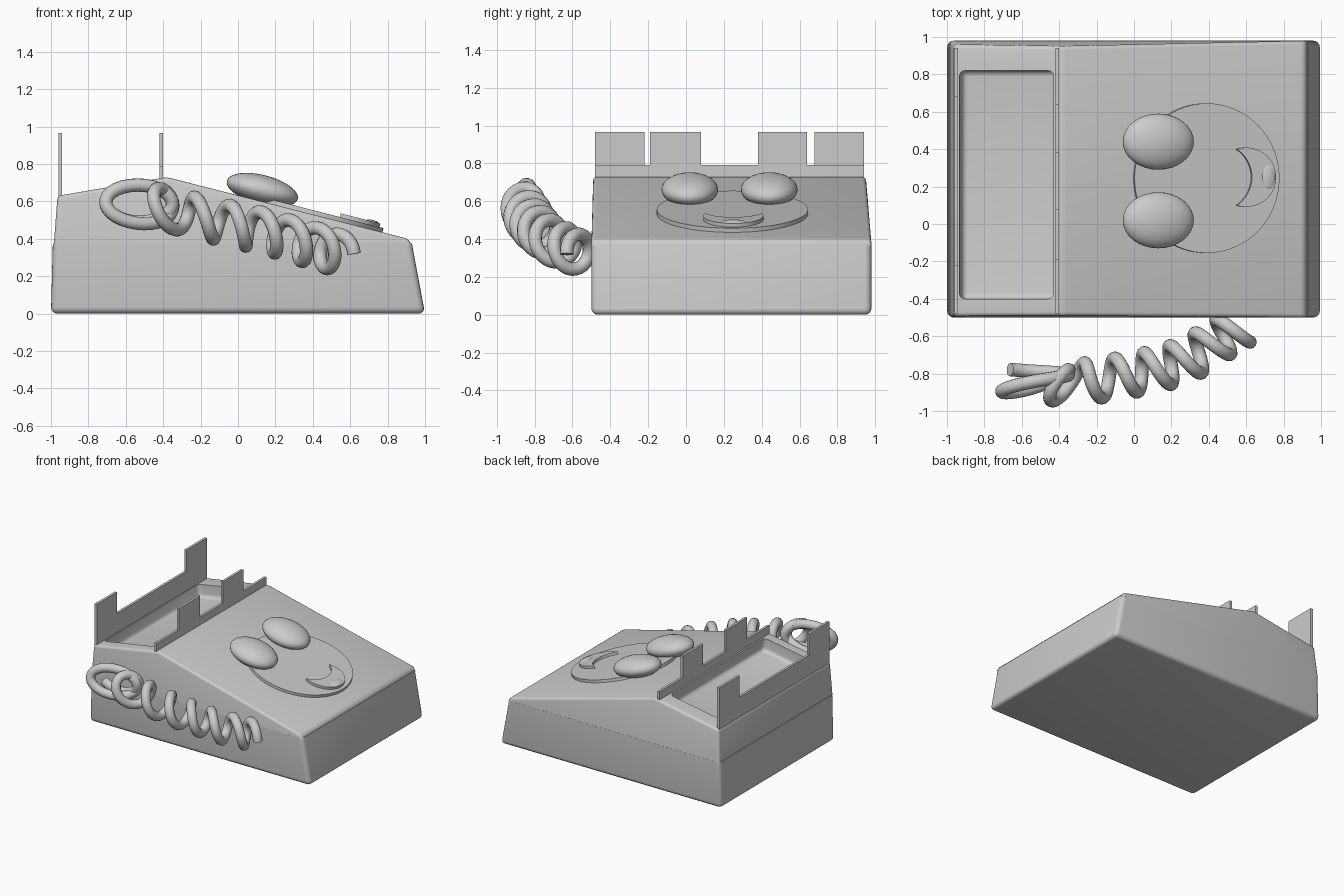
import bpy, bmesh
from math import sin, cos, pi, radians, atan2
from mathutils import Matrix, Vector

old = bpy.data.objects.get("Cube")
if old:
    bpy.data.objects.remove(old, do_unlink=True)

grey = bpy.data.materials.new("plain_grey")
grey.use_nodes = True
grey.diffuse_color = (0.6, 0.6, 0.6, 1)
grey.node_tree.nodes["Principled BSDF"].inputs["Base Color"].default_value = (0.6, 0.6, 0.6, 1)


def finish(name, bm, smooth=True):
    bmesh.ops.recalc_face_normals(bm, faces=bm.faces)
    mesh = bpy.data.meshes.new(name)
    bm.to_mesh(mesh)
    bm.free()
    mesh.materials.append(grey)
    ob = bpy.data.objects.new(name, mesh)
    bpy.context.scene.collection.objects.link(ob)
    if smooth:
        smooth_edges(ob)
    return ob


def smooth_edges(ob):
    bpy.ops.object.select_all(action="DESELECT")
    ob.select_set(True)
    bpy.context.view_layer.objects.active = ob
    bpy.ops.object.shade_smooth_by_angle(angle=radians(35))


def prism(points, offset):
    """Extrude a closed 3D outline along an offset."""
    bm = bmesh.new()
    face = bm.faces.new([bm.verts.new(p) for p in points])
    new = bmesh.ops.extrude_face_region(bm, geom=[face])["geom"]
    moved = [v for v in new if isinstance(v, bmesh.types.BMVert)]
    bmesh.ops.translate(bm, verts=moved, vec=offset)
    return bm


def round_edges(bm, width, flat_z):
    """Bevel every edge except those lying in the plane z = flat_z."""
    edges = [e for e in bm.edges if any(abs(v.co.z - flat_z) > 0.001 for v in e.verts)]
    bmesh.ops.bevel(bm, geom=edges, offset=width, segments=4, profile=0.5,
                    affect="EDGES", clamp_overlap=True)


FRONT, BACK = -0.5, 0.98
SEAM = 0.375

# Lower housing with a sloping end
outline = [(-1, 0), (1, 0), (0.93, SEAM), (-0.99, SEAM)]
bm = prism([(x, FRONT, z) for x, z in outline], (0, BACK - FRONT, 0))
round_edges(bm, 0.035, SEAM)
finish("lower_housing", bm)

# Wedge-shaped cover, slightly narrower towards the ridge
outline = [(-0.985, SEAM - 0.01), (0.93, SEAM - 0.01), (0.91, 0.4), (-0.38, 0.73), (-0.965, 0.63)]
bm = prism([(x, FRONT, z) for x, z in outline], (0, BACK - FRONT, 0))
for v in bm.verts:
    rise = max(0, v.co.z - 0.4) / 0.33
    v.co.y += 0.01 * rise if v.co.y < 0 else -0.03 * rise
round_edges(bm, 0.02, SEAM - 0.01)
cover = finish("sloping_cover", bm, False)

# Rounded tray sunk into the rear slope
TILT = atan2(0.1, 0.585)
bm = bmesh.new()
bmesh.ops.create_cube(bm, size=1)
bmesh.ops.scale(bm, vec=(0.51, 1.22, 0.24), verts=bm.verts)
bmesh.ops.bevel(bm, geom=bm.edges[:], offset=0.03, segments=4, profile=0.5, affect="EDGES")
bm.transform(Matrix.Translation((-0.685, 0.21, 0.695)) @ Matrix.Rotation(-TILT, 4, "Y"))
cutter = finish("tray_cutter", bm, False)
cutter.hide_render = True
cut = cover.modifiers.new("tray", "BOOLEAN")
cut.operation, cut.solver, cut.object = "DIFFERENCE", "EXACT", cutter
bpy.context.view_layer.objects.active = cover
bpy.ops.object.modifier_apply(modifier=cut.name)
bpy.data.objects.remove(cutter, do_unlink=True)
smooth_edges(cover)


# Upright plates, each a low rail with two raised tabs
def upright(name, x, bottom, tabs):
    low, high, start, end = 0.79, 0.965, -0.48, 0.94
    pts = [(start, bottom), (start, low)]
    for a, b in tabs:
        pts += [(a, low), (a, high), (b, high), (b, low)]
    pts += [(end, low), (end, bottom)]
    clean = []
    for p in pts:
        if p not in clean:
            clean.append(p)
    # A tab flush with an end needs no rail corner there
    ends = [(y, low) for y in (start, end) if any(y in t for t in tabs)]
    clean = [p for p in clean if p not in ends]
    finish(name, prism([(x - 0.01, y, z) for y, z in clean], (0.02, 0, 0)), False)


upright("outer_upright", -0.95, 0.61, [(-0.48, -0.22), (0.68, 0.94)])
upright("inner_upright", -0.41, 0.7, [(-0.19, 0.08), (0.38, 0.64)])

# Face parts share a frame lying on the long slope
SLOPE = atan2(0.33, 1.29)
frame = Matrix.Translation((0.385, 0.245, 0.535)) @ Matrix.Rotation(SLOPE, 4, "Y")


def on_slope(x, y):
    return (x - 0.385) / cos(SLOPE), y - 0.245


def plate(name, pts, low, high):
    bm = prism([(x, y, low) for x, y in pts], (0, 0, high - low))
    bm.transform(frame)
    return finish(name, bm)


def dome(name, x, y, lift, radii):
    bm = bmesh.new()
    bmesh.ops.create_uvsphere(bm, u_segments=32, v_segments=16, radius=1)
    u, v = on_slope(x, y)
    bm.transform(frame @ Matrix.Translation((u, v, lift)) @ Matrix.Diagonal((*radii, 1)))
    finish(name, bm)


disc = [(0.4 * cos(2 * pi * i / 64), 0.4 * sin(2 * pi * i / 64)) for i in range(64)]
plate("face_disc", disc, -0.02, 0.022)

for side, y in (("left", 0.44), ("right", 0.02)):
    dome(side + "_eye", 0.115, y, 0.06, (0.196, 0.15, 0.079))


# Crescent mouth from two arcs that meet at the tips
def arc(cx, radius, start, end, steps=20):
    angles = [radians(start + (end - start) * i / steps) for i in range(steps + 1)]
    return [on_slope(cx + radius * cos(a), 0.25 + radius * sin(a)) for a in angles]


mouth = arc(0.591, 0.159, -109, 109) + arc(0.44, 0.18, 56, -56)[1:-1]
plate("mouth", mouth, 0.01, 0.042)
dome("tongue", 0.71, 0.25, 0.036, (0.038, 0.07, 0.014))

# Coiled cord: centre, heading and sideways radius at each full turn
turns = [
    (-0.52, -0.77, 0.59, -90, 0.18), (-0.53, -0.86, 0.585, -78, 0.18),
    (-0.38, -0.85, 0.56, -30, 0.11), (-0.18, -0.83, 0.51, 5, 0.1),
    (0.0, -0.8, 0.47, 10, 0.1), (0.16, -0.765, 0.435, 22, 0.1),
    (0.31, -0.71, 0.39, 30, 0.1), (0.45, -0.62, 0.35, 40, 0.1),
    (0.55, -0.56, 0.32, 45, 0.1),
]


def blend(k):
    """Smooth interpolation between neighbouring turns."""
    i = min(int(k), len(turns) - 2)
    t = k - i
    rows = [Vector(turns[max(0, min(j, len(turns) - 1))]) for j in range(i - 1, i + 3)]
    a, b, c, d = rows
    return b + (c - a) * (t / 2) + (a * 2 - b * 5 + c * 4 - d) * (t * t / 2) \
        + (b * 3 - a - c * 3 + d) * (t ** 3 / 2)


path = []
steps = 28
for n in range(3, (len(turns) - 1) * steps + 1):
    k = n / steps
    x, y, z, heading, wide = blend(k)
    h, theta = radians(heading), -2 * pi * k
    side = wide * cos(theta)
    path.append((x + side * sin(h), y - side * cos(h), z + 0.1 * sin(theta)))

curve = bpy.data.curves.new("coiled_cord", "CURVE")
curve.dimensions = "3D"
curve.bevel_depth = 0.036
curve.bevel_resolution = 4
curve.use_fill_caps = True
line = curve.splines.new("POLY")
line.points.add(len(path) - 1)
for point, co in zip(line.points, path):
    point.co = (*co, 1)
line.use_smooth = True
curve.materials.append(grey)
cord = bpy.data.objects.new("coiled_cord", curve)
bpy.context.scene.collection.objects.link(cord)
